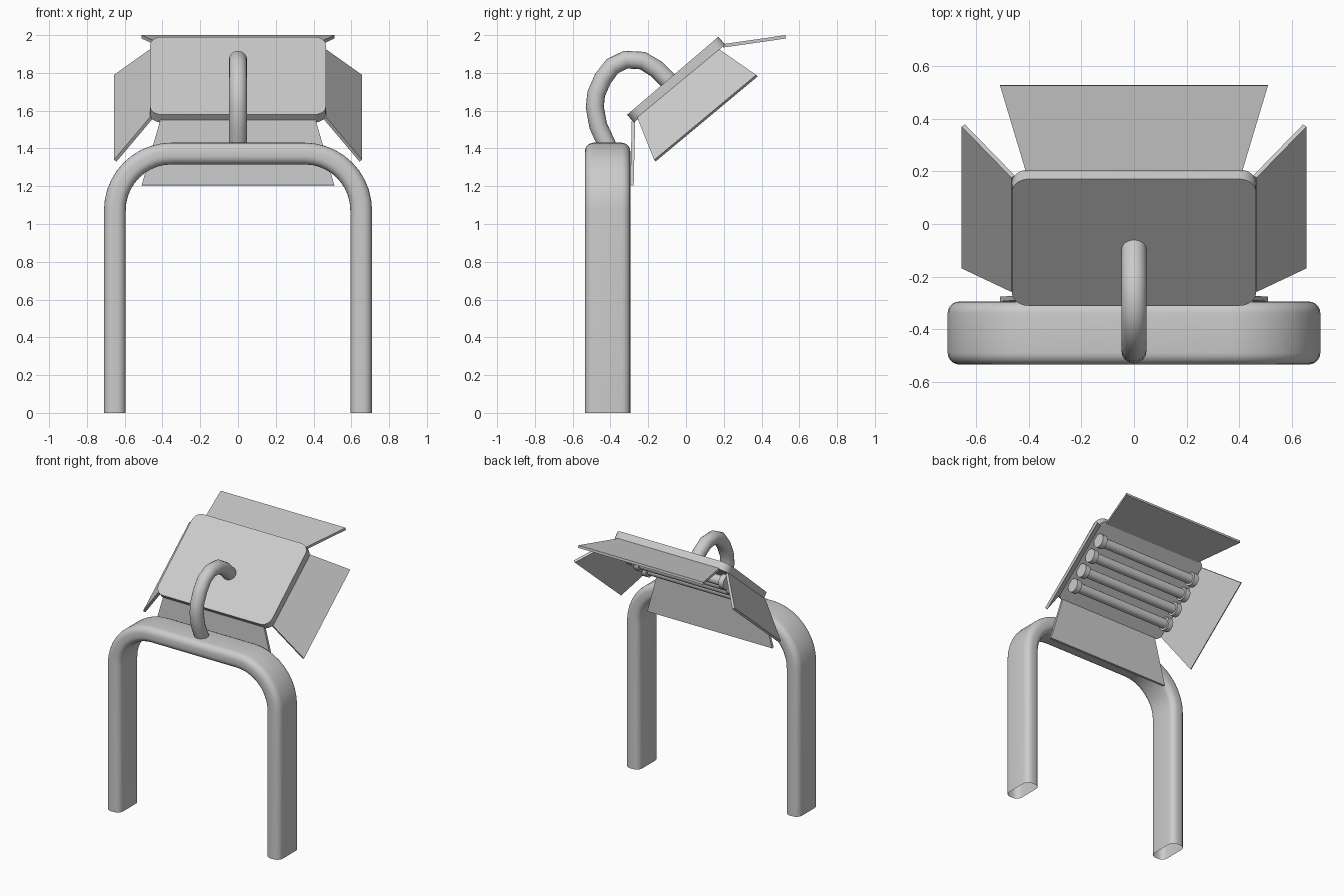
import bpy, bmesh
from math import sin, cos, pi, radians
from mathutils import Vector, Matrix

if "Cube" in bpy.data.objects:
    bpy.data.objects.remove(bpy.data.objects["Cube"], do_unlink=True)

# Single plain grey
grey = bpy.data.materials.new("light_grey")
grey.use_nodes = True
COLOUR = (0.6, 0.6, 0.6, 1)
grey.diffuse_color = COLOUR
grey.node_tree.nodes["Principled BSDF"].inputs["Base Color"].default_value = COLOUR


def finish(name, bm, smooth=True):
    bmesh.ops.recalc_face_normals(bm, faces=bm.faces[:])
    mesh = bpy.data.meshes.new(name)
    bm.to_mesh(mesh)
    bm.free()
    mesh.materials.append(grey)
    obj = bpy.data.objects.new(name, mesh)
    bpy.context.collection.objects.link(obj)
    if smooth:
        bpy.ops.object.select_all(action='DESELECT')
        obj.select_set(True)
        bpy.context.view_layer.objects.active = obj
        bpy.ops.object.shade_smooth_by_angle(angle=radians(40))
    return obj


def rounded_rect(w, h, r, steps):
    pts = []
    for i, (sx, sy) in enumerate([(1, 1), (-1, 1), (-1, -1), (1, -1)]):
        for k in range(steps + 1):
            a = (i + k / steps) * pi / 2
            pts.append((sx * (w / 2 - r) + r * cos(a), sy * (h / 2 - r) + r * sin(a)))
    return pts


def sweep(name, path, profile, side):
    """Open tube along a planar path; side is the normal of that plane."""
    bm = bmesh.new()
    path = [Vector(p) for p in path]
    side = Vector(side)
    rings = []
    for i, p in enumerate(path):
        before = (p - path[max(i - 1, 0)]).normalized()
        after = (path[min(i + 1, len(path) - 1)] - p).normalized()
        out = (before + after).normalized().cross(side)
        rings.append([bm.verts.new(p + out * a + side * b) for a, b in profile])
    for r1, r2 in zip(rings, rings[1:]):
        for k in range(len(profile)):
            j = (k + 1) % len(profile)
            bm.faces.new((r1[k], r1[j], r2[j], r2[k]))
    return finish(name, bm)


# Arched stand: two legs joined by rounded corners
LEG_X, TOP_Z, BEND, STAND_Y = 0.652, 1.373, 0.30, -0.415
arch = [(-LEG_X, STAND_Y, 0)]
for cx, start in [(-(LEG_X - BEND), pi), (LEG_X - BEND, pi / 2)]:
    for k in range(11):
        a = start - k / 10 * pi / 2
        arch.append((cx + BEND * cos(a), STAND_Y, TOP_Z - BEND + BEND * sin(a)))
arch.append((LEG_X, STAND_Y, 0))
sweep("stand", arch, rounded_rect(0.115, 0.24, 0.045, 5), (0, 1, 0))

# Gooseneck from the stand to the back of the lamp
neck = [(-0.41, 1.40), (-0.465, 1.52), (-0.483, 1.62), (-0.475, 1.69), (-0.44, 1.77),
        (-0.39, 1.835), (-0.32, 1.87), (-0.23, 1.865), (-0.155, 1.82), (-0.07, 1.735)]
circle = [(0.048 * cos(k * pi / 8), 0.048 * sin(k * pi / 8)) for k in range(16)]
sweep("gooseneck", [(0, y, z) for y, z in neck], circle, (1, 0, 0))

# Tilted lamp housing
TILT = Matrix.Translation((0, -0.07, 1.785)) @ Matrix.Rotation(radians(40.5), 4, 'X')
DEPTH = 0.055
bm = bmesh.new()
face = bm.faces.new([bm.verts.new((x, y, 0)) for x, y in rounded_rect(0.93, 0.635, 0.065, 6)])
new = bmesh.ops.extrude_face_region(bm, geom=[face], use_keep_orig=True)["geom"]
bmesh.ops.translate(bm, vec=(0, 0, -DEPTH), verts=[v for v in new if isinstance(v, bmesh.types.BMVert)])
finish("lamp_housing", bm).matrix_world = TILT


def add_rod(bm, x, y, radius, length):
    place = Matrix.Translation((x, y, -DEPTH - 0.045)) @ Matrix.Rotation(pi / 2, 4, 'Y')
    bmesh.ops.create_cone(bm, cap_ends=True, segments=20, radius1=radius, radius2=radius,
                          depth=length, matrix=place)


# Four lamp tubes with end sockets
for n in range(4):
    y = 0.18 - 0.12 * n
    bm = bmesh.new()
    add_rod(bm, 0, y, 0.035, 0.80)
    finish(f"lamp_tube_{n + 1}", bm).matrix_world = TILT
    bm = bmesh.new()
    for x in (-0.41, 0.41):
        add_rod(bm, x, y, 0.05, 0.04)
    finish(f"tube_sockets_{n + 1}", bm).matrix_world = TILT


# Barn-door flaps around the housing
def flap(name, corners):
    bm = bmesh.new()
    bm.faces.new([bm.verts.new(c) for c in corners])
    obj = finish(name, bm, smooth=False)
    mod = obj.modifiers.new("thickness", 'SOLIDIFY')
    mod.thickness = 0.018
    mod.offset = 0


def end_flap(name, inner, outer):
    flap(name, [(-0.41, *inner), (0.41, *inner), (0.51, *outer), (-0.51, *outer)])


end_flap("upper_flap", (0.195, 1.943), (0.528, 1.991))
end_flap("lower_flap", (-0.278, 1.555), (-0.286, 1.205))
for s, label in ((1, "left"), (-1, "right")):
    flap(f"{label}_flap", [(s * 0.46, -0.255, 1.56), (s * 0.46, 0.18, 1.92),
                           (s * 0.65, 0.375, 1.785), (s * 0.65, -0.165, 1.335)])
